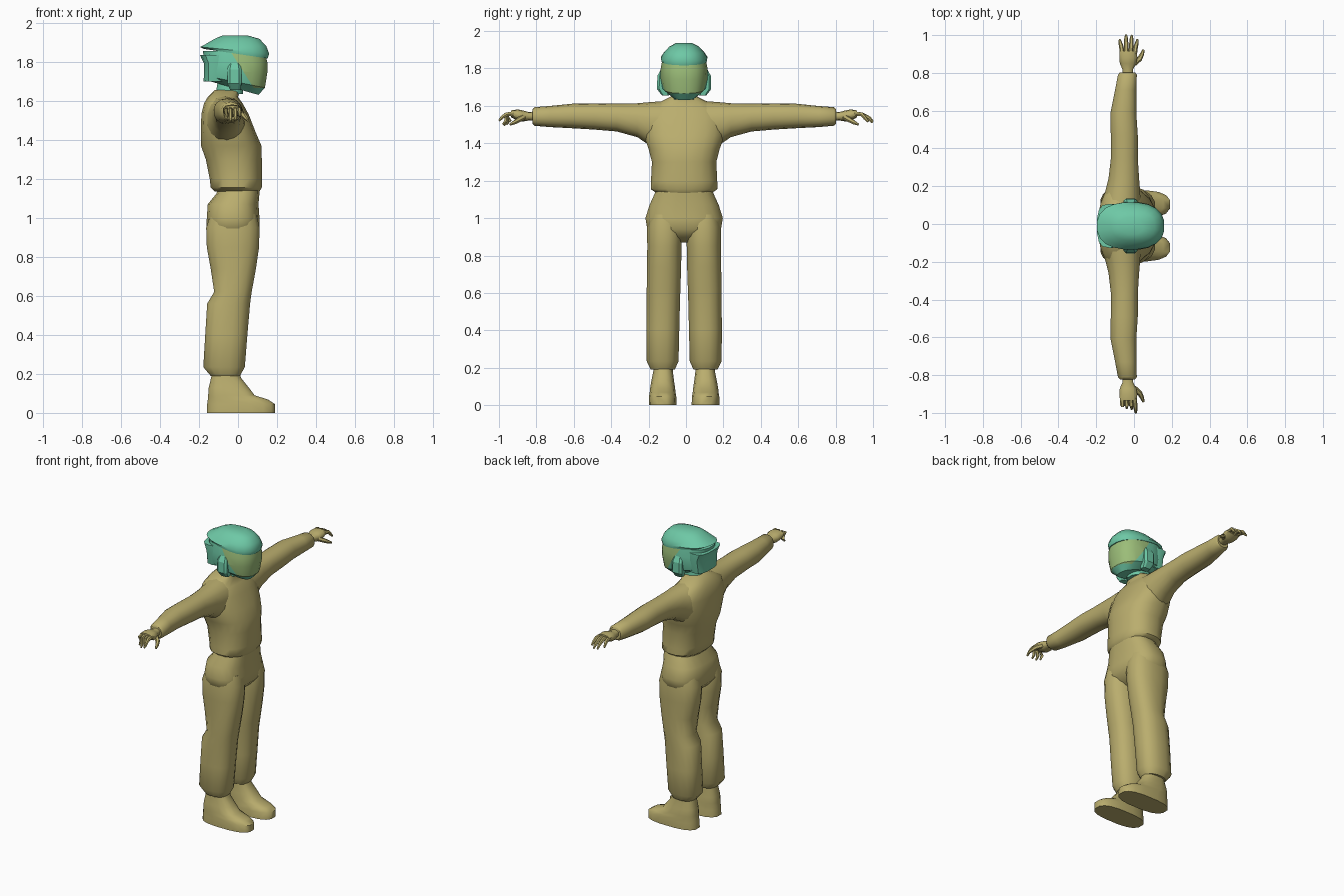
import bpy, bmesh, math
from mathutils import Vector

MID = -0.01  # symmetry plane of the body (y)


def material(name, rgb):
    m = bpy.data.materials.new(name)
    m.diffuse_color = (*rgb, 1)
    return m


OLIVE = material("olive cloth", (0.49, 0.42, 0.155))
TEAL = material("teal shell", (0.155, 0.58, 0.38))
GREEN = material("green visor", (0.33, 0.51, 0.19))


def finish(name, bm, mats, angle=40):
    bmesh.ops.recalc_face_normals(bm, faces=bm.faces)
    me = bpy.data.meshes.new(name)
    bm.to_mesh(me)
    bm.free()
    for m in mats:
        me.materials.append(m)
    ob = bpy.data.objects.new(name, me)
    bpy.context.collection.objects.link(ob)
    bpy.ops.object.select_all(action='DESELECT')
    ob.select_set(True)
    bpy.context.view_layer.objects.active = ob
    bpy.ops.object.shade_smooth_by_angle(angle=math.radians(angle))
    return ob


def skin(bm, loops):
    """Bridge a list of equal vertex loops and cap both ends."""
    n = len(loops[0])
    for a, b in zip(loops, loops[1:]):
        for i in range(n):
            j = (i + 1) % n
            bm.faces.new((a[i], a[j], b[j], b[i]))
    bm.faces.new(loops[0][::-1])
    bm.faces.new(loops[-1])


def loft(bm, rings, axis='z', side=1, n=16, power=2.4):
    """Rings: (position on axis, x0, x1, v0, v1, tilt); v is y, or z for axis y."""
    loops = []
    for r in rings:
        p, x0, x1, v0, v1 = r[:5]
        tilt = r[5] if len(r) > 5 else 0
        loop = []
        for i in range(n):
            a = 2 * math.pi * (i + 0.5) / n
            c, s = math.cos(a), math.sin(a)
            u = math.copysign(abs(c) ** (2 / power), c)
            w = math.copysign(abs(s) ** (2 / power), s)
            # fit the sampled ring to its full extents
            k = math.cos(math.pi / n) ** (2 / power)
            x = (x0 + x1) / 2 + u / k * (x1 - x0) / 2
            v = (v0 + v1) / 2 + w / k * (v1 - v0) / 2
            if axis == 'z':
                co = (x, MID + side * v, p + tilt * x)
            else:
                co = (x, MID + side * p, v)
            loop.append(bm.verts.new(co))
        loops.append(loop)
    skin(bm, loops)


def tube(bm, pts, radii, side, n=6):
    """Tapered tube through points, used for fingers."""
    pts = [Vector((x, MID + side * y, z)) for x, y, z in pts]
    loops = []
    for i, p in enumerate(pts):
        d = (pts[min(i + 1, len(pts) - 1)] - pts[max(i - 1, 0)]).normalized()
        e = d.cross(Vector((0, 0, 1))).normalized()
        f = d.cross(e)
        loops.append([bm.verts.new(p + radii[i] * (math.cos(t) * e + math.sin(t) * f))
                      for t in (2 * math.pi * k / n for k in range(n))])
    skin(bm, loops)


def sym(z, x0, x1, h, tilt=0):
    return (z, x0, x1, -h, h, tilt)


# Jacket body
bm = bmesh.new()
loft(bm, [sym(1.135, -0.12, 0.11, 0.15), sym(1.155, -0.14, 0.122, 0.178),
          sym(1.20, -0.145, 0.122, 0.177), sym(1.30, -0.165, 0.122, 0.172),
          sym(1.37, -0.19, 0.12, 0.19), sym(1.44, -0.19, 0.09, 0.215),
          sym(1.53, -0.188, 0.055, 0.22), sym(1.585, -0.175, 0.025, 0.20),
          sym(1.62, -0.155, 0.0, 0.13), sym(1.655, -0.12, 0.01, 0.06)], n=20)
finish("jacket", bm, [OLIVE], 50)

# Trouser seat
bm = bmesh.new()
loft(bm, [sym(1.15, -0.105, 0.11, 0.15), sym(1.125, -0.11, 0.11, 0.16),
          sym(1.07, -0.155, 0.105, 0.185), sym(1.00, -0.16, 0.11, 0.207),
          sym(0.94, -0.163, 0.11, 0.197), sym(0.90, -0.13, 0.075, 0.15),
          sym(0.87, -0.07, 0.03, 0.06)], n=20, power=2.6)
finish("trouser_seat", bm, [OLIVE], 50)

# Finger paths per hand: base x, tip x, tip y, tip z
FINGERS = {
    1: [(-0.062, -0.075, 0.985, 1.525), (-0.04, -0.042, 1.01, 1.515),
        (-0.017, -0.012, 1.008, 1.51), (0.003, 0.018, 0.985, 1.515)],
    -1: [(-0.062, -0.06, 0.95, 1.50), (-0.04, -0.038, 0.965, 1.495),
         (-0.017, -0.012, 0.97, 1.50), (0.003, 0.01, 0.99, 1.52)],
}

for s, label in ((1, "left"), (-1, "right")):
    # Trouser leg with a knee break and gathered cuff
    bm = bmesh.new()
    loft(bm, [(1.02, -0.14, 0.095, 0.02, 0.185), (0.95, -0.163, 0.11, 0.008, 0.198),
              (0.85, -0.16, 0.108, 0.014, 0.197), (0.74, -0.14, 0.092, 0.016, 0.198),
              (0.62, -0.122, 0.07, 0.02, 0.2), (0.56, -0.158, 0.062, 0.022, 0.2),
              (0.40, -0.168, 0.048, 0.026, 0.202), (0.235, -0.178, 0.035, 0.03, 0.2),
              (0.19, -0.14, 0.01, 0.05, 0.178)], side=s)
    finish(label + "_trouser_leg", bm, [OLIVE], 45)

    # Boot
    bm = bmesh.new()
    loft(bm, [(0.0, -0.16, 0.19, 0.04, 0.188), (0.045, -0.158, 0.19, 0.042, 0.188),
              (0.068, -0.155, 0.155, 0.046, 0.184), (0.09, -0.153, 0.085, 0.048, 0.182),
              (0.13, -0.15, 0.055, 0.054, 0.175), (0.18, -0.138, 0.015, 0.06, 0.165),
              (0.23, -0.13, 0.005, 0.062, 0.162)], side=s, power=2.7)
    finish(label + "_boot", bm, [OLIVE], 50)

    # Sleeve
    bm = bmesh.new()
    loft(bm, [(0.12, -0.17, 0.035, 1.37, 1.622), (0.19, -0.15, 0.032, 1.395, 1.617),
              (0.25, -0.135, 0.027, 1.435, 1.612), (0.36, -0.122, 0.02, 1.465, 1.61),
              (0.48, -0.123, 0.02, 1.475, 1.612), (0.60, -0.124, 0.012, 1.482, 1.61),
              (0.72, -0.1, 0.012, 1.488, 1.598), (0.80, -0.085, 0.015, 1.495, 1.592),
              (0.812, -0.075, 0.006, 1.505, 1.58)],
         axis='y', side=s, n=14, power=2.2)
    finish(label + "_sleeve", bm, [OLIVE], 45)

    # Hand: palm, fingers and thumb
    bm = bmesh.new()
    loft(bm, [(0.79, -0.06, -0.005, 1.52, 1.57), (0.83, -0.062, -0.004, 1.523, 1.566),
              (0.86, -0.075, 0.012, 1.518, 1.574), (0.89, -0.078, 0.018, 1.522, 1.58),
              (0.925, -0.074, 0.014, 1.54, 1.575)],
         axis='y', side=s, n=10, power=2.3)
    for bx, tx, ty, tz in FINGERS[s]:
        tube(bm, [(bx, 0.91, 1.557), (bx * 0.6 + tx * 0.4, 0.95, 1.555),
                  (bx * 0.2 + tx * 0.8, ty - 0.018, tz + 0.02), (tx, ty, tz)],
             [0.013, 0.012, 0.010, 0.006], s)
    tube(bm, [(0.0, 0.86, 1.54), (0.03, 0.885, 1.525), (0.043, 0.91, 1.51),
              (0.05, 0.932, 1.50)], [0.016, 0.014, 0.011, 0.006], s)
    finish(label + "_hand", bm, [OLIVE], 50)

    # Ear pad on the helmet
    bm = bmesh.new()
    loft(bm, [(1.655, -0.04, 0.012, 0.08, 0.118), (1.69, -0.055, 0.018, 0.08, 0.145),
              (1.76, -0.055, 0.018, 0.08, 0.143), (1.795, -0.045, 0.01, 0.08, 0.125)],
         side=s, n=8, power=4)
    finish(label + "_ear_pad", bm, [TEAL], 25)

# Neck
bm = bmesh.new()
loft(bm, [sym(1.635, -0.115, 0.025, 0.062), sym(1.72, -0.10, 0.03, 0.06)], n=12)
finish("neck", bm, [TEAL])

# Helmet shell, cut along the visor edges
bm = bmesh.new()
loft(bm, [sym(1.66, -0.14, 0.105, 0.07, -0.28), sym(1.695, -0.175, 0.138, 0.115, -0.2),
          sym(1.75, -0.172, 0.15, 0.126, -0.05), sym(1.80, -0.172, 0.15, 0.125),
          sym(1.855, -0.18, 0.135, 0.115)], n=20, power=2.5)
rake = Vector((0.22, 0, 0.14)).normalized()
edge = Vector((-0.03, 0, 1.84))
chin = Vector((0, 0, 1.665))
for co, no in ((edge, rake), (chin, Vector((0, 0, 1)))):
    bmesh.ops.bisect_plane(bm, geom=bm.verts[:] + bm.edges[:] + bm.faces[:],
                           plane_co=co, plane_no=no)
for f in bm.faces:
    c = f.calc_center_median()
    if (c - edge).dot(rake) > 0 and c.z > chin.z and abs(f.normal.z) < 0.9:
        f.material_index = 1
finish("helmet_shell", bm, [TEAL, GREEN], 30)

# Helmet crown with its overhanging brim
bm = bmesh.new()
loft(bm, [sym(1.84, -0.175, 0.152, 0.121, -0.15), sym(1.857, -0.195, 0.16, 0.124, -0.1),
          sym(1.885, -0.168, 0.145, 0.108, -0.03), sym(1.918, -0.12, 0.11, 0.078),
          sym(1.935, -0.08, 0.05, 0.045)], n=20, power=2.4)
finish("helmet_crown", bm, [TEAL], 40)

# Back guard at the base of the skull
bm = bmesh.new()
loft(bm, [sym(1.70, -0.176, -0.06, 0.10), sym(1.79, -0.174, -0.06, 0.115),
          sym(1.835, -0.195, -0.06, 0.115)], n=14, power=3)
finish("helmet_back_guard", bm, [TEAL], 35)
